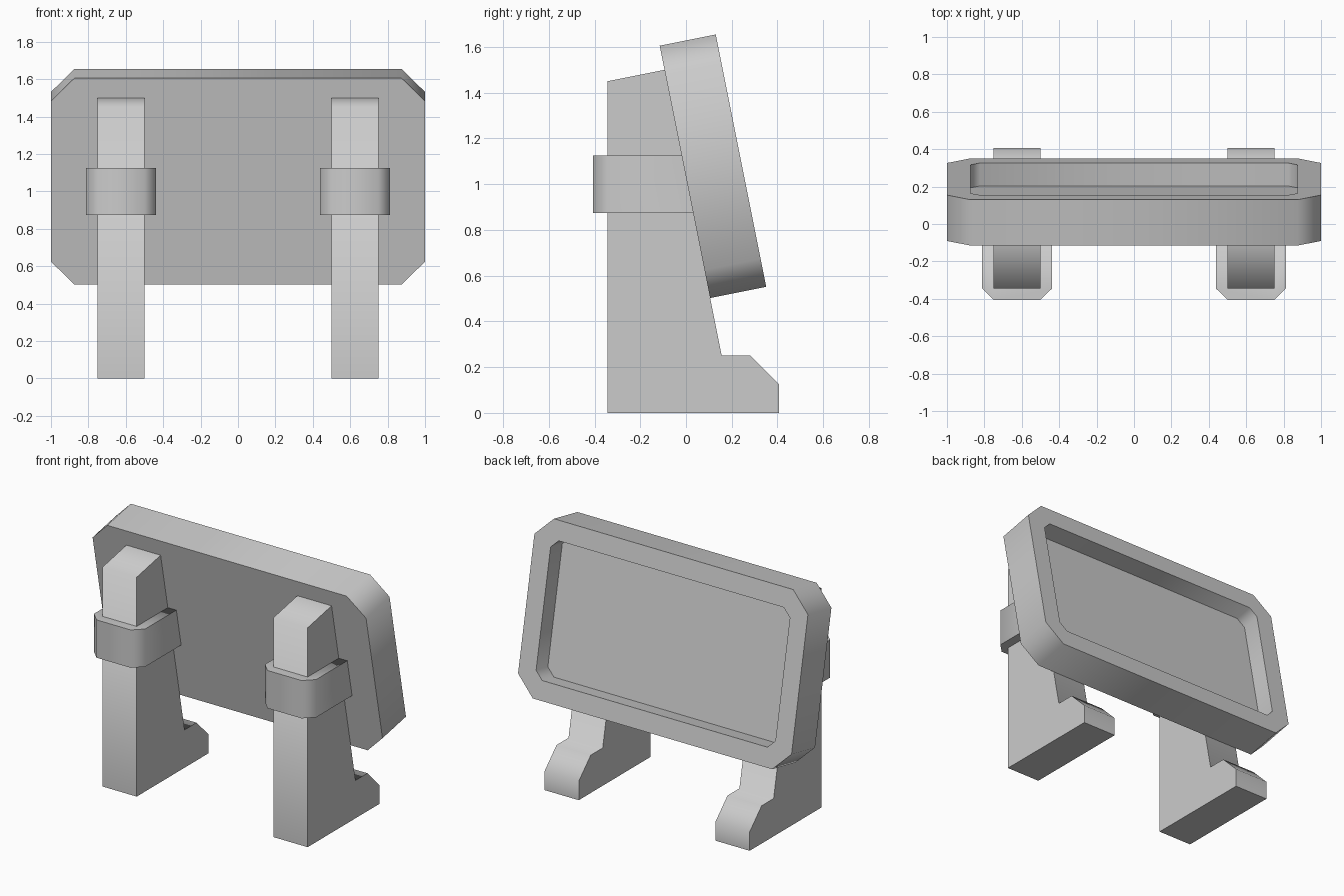
import bpy, bmesh, math
from mathutils import Matrix, Vector

if "Cube" in bpy.data.objects:
    bpy.data.objects.remove(bpy.data.objects["Cube"])

SLOPE = 0.2                      # lean of the panel: y per z
TILT = math.atan(SLOPE)


def back_y(z):
    """y of the panel's rear plane at height z."""
    return 0.206 - SLOPE * z


def prism(bm, ring, offset):
    """Extrude a ring of points by an offset and return the far face."""
    face = bm.faces.new([bm.verts.new(p) for p in ring])
    return extrude(bm, face, offset, keep=True)


def extrude(bm, face, offset, keep=False):
    ret = bmesh.ops.extrude_face_region(bm, geom=[face], use_keep_orig=keep)
    bmesh.ops.translate(bm, vec=Vector(offset),
                        verts=[g for g in ret["geom"] if isinstance(g, bmesh.types.BMVert)])
    far = next(g for g in ret["geom"] if isinstance(g, bmesh.types.BMFace))
    if not keep and face.is_valid:
        bm.faces.remove(face)
    return far


def finish(bm, name, mirror=False):
    bmesh.ops.recalc_face_normals(bm, faces=bm.faces[:])
    mesh = bpy.data.meshes.new(name)
    bm.to_mesh(mesh)
    bm.free()
    ob = bpy.data.objects.new(name, mesh)
    bpy.context.collection.objects.link(ob)
    if mirror:
        ob.modifiers.new("Mirror", "MIRROR")
    bpy.ops.object.select_all(action="DESELECT")
    ob.select_set(True)
    bpy.context.view_layer.objects.active = ob
    bpy.ops.object.shade_smooth_by_angle(angle=math.radians(82))
    return ob


# Leaning panel: chamfered slab with a recessed front
w, h, c, t = 1.0, 0.5625, 0.125, 0.25
corners = [(w, h - c), (w - c, h), (c - w, h), (-w, h - c),
           (-w, c - h), (c - w, -h), (w - c, -h), (w, c - h)]
bm = bmesh.new()
front = prism(bm, [(x, 0, z) for x, z in corners], (0, t, 0))
bmesh.ops.recalc_face_normals(bm, faces=bm.faces[:])
bmesh.ops.inset_region(bm, faces=[front], thickness=0.125, use_even_offset=True)
extrude(bm, front, (0, -0.125, 0))
zc = 1.054
bm.transform(Matrix.Translation((0, back_y(zc), zc)) @ Matrix.Rotation(TILT, 4, "X"))
finish(bm, "panel")

# Posts with a forward foot, one on each side
profile = [(-0.344, 0), (0.406, 0), (0.406, 0.125), (0.281, 0.25),
           (back_y(0.25), 0.25), (back_y(1.5), 1.5), (-0.344, 1.45)]
bm = bmesh.new()
prism(bm, [(0.5, y, z) for y, z in profile], (0.25, 0, 0))
finish(bm, "post", mirror=True)

# Bands around the posts, running into the panel's rear
z0, z1 = 0.875, 1.125
outline = [(0.4375, 0), (0.4375, -0.344), (0.5, -0.406),
           (0.75, -0.406), (0.8125, -0.344), (0.8125, 0)]
bm = bmesh.new()
prism(bm, [(x, y, z0) for x, y in outline], (0, 0, z1 - z0))
for v in bm.verts:
    if v.co.y > -0.1:
        v.co.y = back_y(v.co.z) + 0.01
finish(bm, "band", mirror=True)
